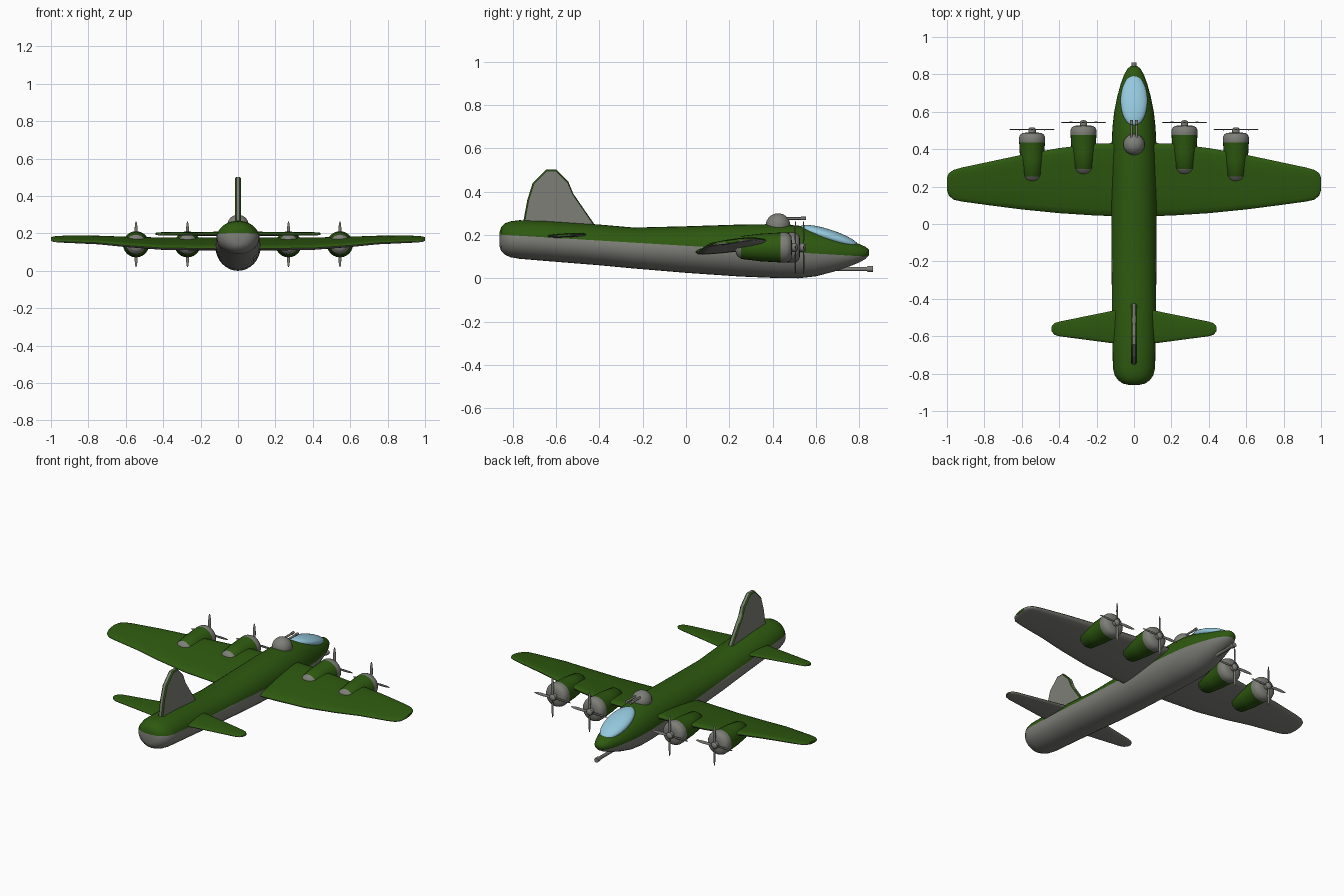
import bpy, bmesh, math
from mathutils import Vector, Matrix

if "Cube" in bpy.data.objects:
    bpy.data.objects.remove(bpy.data.objects["Cube"])


def material(name, rgb):
    m = bpy.data.materials.new(name)
    m.use_nodes = True
    m.diffuse_color = (*rgb, 1)
    bsdf = next(n for n in m.node_tree.nodes if n.type == "BSDF_PRINCIPLED")
    bsdf.inputs["Base Color"].default_value = (*rgb, 1)
    return m


GREEN = material("olive green", (0.027, 0.1, 0.005))
GREY = material("underside grey", (0.21, 0.21, 0.19))
BLUE = material("canopy blue", (0.3, 0.58, 0.72))


def finish(name, bm, mats, angle=40):
    bmesh.ops.recalc_face_normals(bm, faces=bm.faces)
    mesh = bpy.data.meshes.new(name)
    bm.to_mesh(mesh)
    bm.free()
    for m in mats:
        mesh.materials.append(m)
    ob = bpy.data.objects.new(name, mesh)
    bpy.context.collection.objects.link(ob)
    bpy.ops.object.select_all(action="DESELECT")
    ob.select_set(True)
    bpy.context.view_layer.objects.active = ob
    bpy.ops.object.shade_smooth_by_angle(angle=math.radians(angle))
    return ob


def loft(rings, rule=lambda ring, k: 0):
    """Skin a list of equal rings; rule gives each face its material index."""
    bm = bmesh.new()
    loops = [[bm.verts.new(p) for p in r] for r in rings]
    n = len(rings[0])
    for i, (a, b) in enumerate(zip(loops, loops[1:])):
        for k in range(n):
            f = bm.faces.new((a[k], a[(k + 1) % n], b[(k + 1) % n], b[k]))
            f.material_index = rule(i, k)
    for i, end in ((0, loops[0]), (len(rings) - 2, loops[-1])):
        bm.faces.new(end).material_index = rule(i, 0)
    return bm


def oval(y, half_w, half_h, x=0, z=0, n=32):
    angles = [math.tau * k / n for k in range(n)]
    return [(x + half_w * math.cos(a), y, z + half_h * math.sin(a)) for a in angles]


def lathe(name, x, y, z, profile, mats, rule=lambda ring, k: 0, n=24):
    """Turn (offset along y, radius) points about an axis parallel to y."""
    return finish(name, loft([oval(y + d, r, r, x, z, n) for d, r in profile], rule), mats)


def ellipsoid(name, centre, size, mat, tilt=0):
    bm = bmesh.new()
    bmesh.ops.create_uvsphere(bm, u_segments=32, v_segments=16, radius=1)
    bm.transform(Matrix.Translation(centre) @ Matrix.Rotation(tilt, 4, "X")
                 @ Matrix.Diagonal((*size, 1)))
    return finish(name, bm, [mat])


# Fuselage: y, half width, bottom, top
stations = [
    (-0.86, 0.03, 0.145, 0.215), (-0.853, 0.06, 0.125, 0.237),
    (-0.835, 0.085, 0.108, 0.254), (-0.81, 0.103, 0.097, 0.263),
    (-0.77, 0.113, 0.09, 0.268), (-0.65, 0.115, 0.08, 0.265),
    (-0.4, 0.118, 0.06, 0.248), (-0.24, 0.12, 0.045, 0.234),
    (0, 0.121, 0.025, 0.24), (0.25, 0.121, 0.008, 0.248),
    (0.42, 0.12, 0.001, 0.25), (0.52, 0.115, 0, 0.243),
    (0.6, 0.106, 0.009, 0.225), (0.68, 0.09, 0.03, 0.2),
    (0.75, 0.071, 0.053, 0.176), (0.8, 0.052, 0.073, 0.158),
    (0.83, 0.035, 0.09, 0.145), (0.845, 0.016, 0.107, 0.131),
]
bm = loft([oval(y, w, (t - b) / 2, z=(t + b) / 2) for y, w, b, t in stations])
split, slope = Vector((0, 0, 0.15)), Vector((0, 0.06, 1)).normalized()
bmesh.ops.bisect_plane(bm, geom=bm.verts[:] + bm.edges[:] + bm.faces[:],
                       plane_co=split, plane_no=slope)
for f in bm.faces:
    f.material_index = int((f.calc_center_median() - split).dot(slope) < 0)
finish("fuselage", bm, [GREEN, GREY], 50)


# Wing and tailplane: x, trailing y, leading y, trailing z, leading z, thickness
def airfoil(x, y0, y1, z0, z1, t, n=20):
    pts = []
    for k in range(n):
        a = math.tau * k / n
        u, s = 0.5 - 0.5 * math.cos(a), math.sin(a)
        lift = math.copysign(abs(s) ** 0.6, s) * t / 2
        pts.append((x, y0 + (y1 - y0) * u, z0 + (z1 - z0) * u + lift))
    return pts


def lifting_surface(name, half):
    full = [(-s[0], *s[1:]) for s in reversed(half[1:])] + half
    bm = loft([airfoil(*s) for s in full], lambda ring, k: int(k >= 10))
    finish(name, bm, [GREEN, GREY], 60)


lifting_surface("main_wing", [
    (0, 0.04, 0.435, 0.12, 0.17, 0.042), (0.2, 0.045, 0.43, 0.12, 0.168, 0.042),
    (0.4, 0.058, 0.406, 0.122, 0.168, 0.04), (0.6, 0.078, 0.37, 0.136, 0.174, 0.034),
    (0.75, 0.097, 0.338, 0.15, 0.18, 0.03), (0.92, 0.12, 0.302, 0.156, 0.182, 0.024),
    (0.965, 0.13, 0.289, 0.158, 0.181, 0.022), (0.99, 0.152, 0.272, 0.161, 0.178, 0.019),
    (1.0, 0.182, 0.248, 0.166, 0.175, 0.014)])
lifting_surface("tailplane", [
    (0, -0.655, -0.44, 0.194, 0.202, 0.022), (0.12, -0.637, -0.465, 0.194, 0.202, 0.02),
    (0.4, -0.6, -0.522, 0.195, 0.201, 0.016), (0.425, -0.592, -0.53, 0.196, 0.2, 0.015),
    (0.44, -0.575, -0.547, 0.197, 0.199, 0.011)])

# Tail fin: grey panel with a bevelled green border
outline = [(-0.75, 0.2), (-0.75, 0.268), (-0.733, 0.36), (-0.708, 0.44), (-0.645, 0.503),
           (-0.6, 0.503), (-0.543, 0.445), (-0.52, 0.39), (-0.427, 0.255), (-0.4, 0.2)]
middle = Vector((-0.6, 0.34))


def fin_ring(x, scale):
    pts = [middle + (Vector(p) - middle) * scale for p in outline]
    return [(x, p.x, p.y) for p in pts]


layers = [(-0.015, 0.95), (-0.008, 1), (0.008, 1), (0.015, 0.95)]
bm = loft([fin_ring(*l) for l in layers], lambda ring, k: int(ring != 1))
for f in bm.faces:
    if len(f.verts) > 4:
        f.material_index = 0
finish("tail_fin", bm, [GREY, GREEN], 20)


# Engines with cowlings, rear domes and four-bladed propellers
def engine(label, x, y):
    z = 0.142
    body = [(0, 0.012), (0.004, 0.03), (0.012, 0.042), (0.025, 0.05),
            (0.028, 0.053), (0.12, 0.064), (0.21, 0.069),
            (0.215, 0.07), (0.235, 0.07), (0.25, 0.064), (0.259, 0.052), (0.262, 0.03)]
    lathe(label + "_engine", x, y, z, body, [GREEN, GREY],
          lambda ring, k: int(ring < 4 or ring > 5))
    lathe(label + "_propeller_hub", x, y, z,
          [(0.25, 0.02), (0.28, 0.02), (0.288, 0.013), (0.29, 0.005)], [GREY], n=16)
    bm = bmesh.new()
    for q in range(4):
        blade = bmesh.ops.create_uvsphere(bm, u_segments=10, v_segments=8, radius=1)
        place = (Matrix.Translation((x, y + 0.278, z)) @ Matrix.Rotation(q * math.pi / 2, 4, "Y")
                 @ Matrix.Translation((0, 0, 0.067)) @ Matrix.Rotation(0.3, 4, "Z")
                 @ Matrix.Diagonal((0.0085, 0.003, 0.057, 1)))
        bmesh.ops.transform(bm, matrix=place, verts=blade["verts"])
    finish(label + "_propeller_blades", bm, [GREY])


for side, sign in (("left", 1), ("right", -1)):
    engine(side + "_inner", sign * 0.27, 0.265)
    engine(side + "_outer", sign * 0.545, 0.227)
    lathe(side + "_turret_gun", sign * 0.014, 0.43, 0.276,
          [(0, 0.006), (0.1, 0.006), (0.102, 0.008), (0.125, 0.008)], [GREY], n=12)

# Canopy, dorsal turret and nose gun
ellipsoid("canopy", (0, 0.66, 0.193), (0.072, 0.142, 0.032), BLUE, math.radians(-18))
ellipsoid("dorsal_turret", (0, 0.425, 0.243), (0.057, 0.057, 0.057), GREY)
lathe("nose_gun", 0, 0.68, 0.043,
      [(0, 0.01), (0.155, 0.01), (0.16, 0.014), (0.183, 0.014)], [GREY], n=16)
